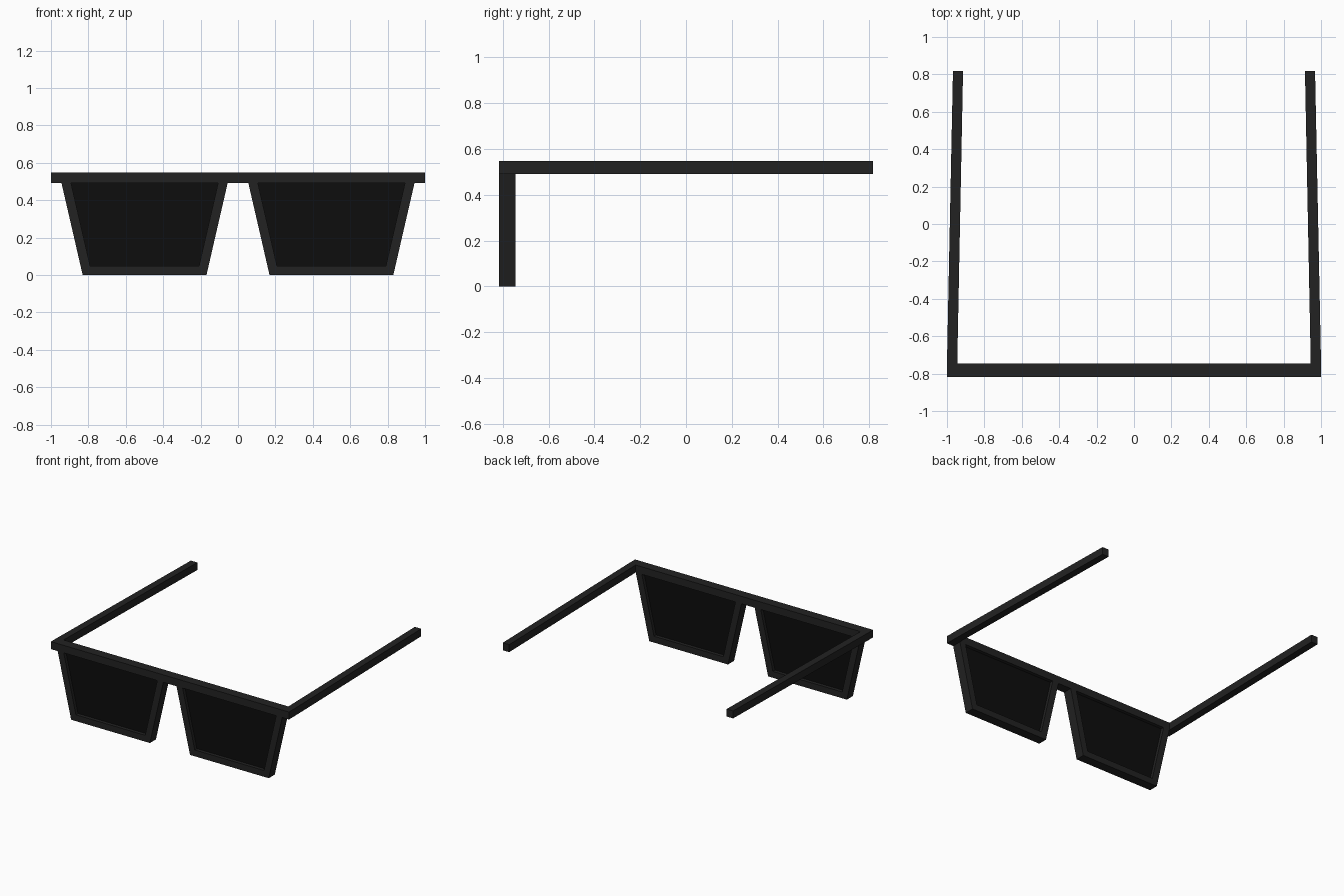
import bpy, bmesh
from mathutils import Vector

if "Cube" in bpy.data.objects:
    bpy.data.objects.remove(bpy.data.objects["Cube"])

Y0, Y1, YB = -0.817, -0.745, 0.817     # front face, rim back, temple tips
Z0, Z1 = 0.491, 0.548                  # brow bar bottom and top


def material(name, v):
    m = bpy.data.materials.new(name)
    m.diffuse_color = (v, v, v, 1)
    m.use_nodes = True
    m.node_tree.nodes["Principled BSDF"].inputs["Base Color"].default_value = m.diffuse_color
    return m


frame_mat = material("frame_black", 0.016)
lens_mat = material("lens_black", 0.004)


def prism(name, pts, shift, mat):
    """Extrude a flat outline along a vector."""
    bm = bmesh.new()
    face = bm.faces.new([bm.verts.new(p) for p in pts])
    ext = bmesh.ops.extrude_face_region(bm, geom=[face], use_keep_orig=True)
    verts = [g for g in ext["geom"] if isinstance(g, bmesh.types.BMVert)]
    bmesh.ops.translate(bm, verts=verts, vec=Vector(shift))
    bmesh.ops.recalc_face_normals(bm, faces=bm.faces[:])
    me = bpy.data.meshes.new(name)
    bm.to_mesh(me)
    bm.free()
    me.materials.append(mat)
    ob = bpy.data.objects.new(name, me)
    bpy.context.collection.objects.link(ob)
    return ob


# Brow bar across the top
prism("brow_bar", [(-1, Y0, Z0), (1, Y0, Z0), (1, Y1, Z0), (-1, Y1, Z0)],
      (0, 0, Z1 - Z0), frame_mat)

# Tapered lens outline: outer and inner edges of the rim
outer = [(-0.444, Z0), (-0.331, 0), (0.331, 0), (0.444, Z0)]
inner = [(-0.393, Z0), (-0.291, 0.048), (0.291, 0.048), (0.393, Z0)]

for side, s in (("left", -1), ("right", 1)):
    cx = 0.4995 * s
    # U-shaped rim
    prism(f"{side}_rim", [(cx + x, Y0, z) for x, z in outer + inner[::-1]],
          (0, Y1 - Y0, 0), frame_mat)
    # Dark lens set into the middle of the rim
    prism(f"{side}_lens", [(cx + x, -0.791, z) for x, z in inner],
          (0, 0.02, 0), lens_mat)
    # Temple arm, angled slightly inward
    prism(f"{side}_temple", [(s * 1.0, Y1, Z0), (s * 0.945, Y1, Z0),
                             (s * 0.914, YB, Z0), (s * 0.968, YB, Z0)],
          (0, 0, Z1 - Z0), frame_mat)
